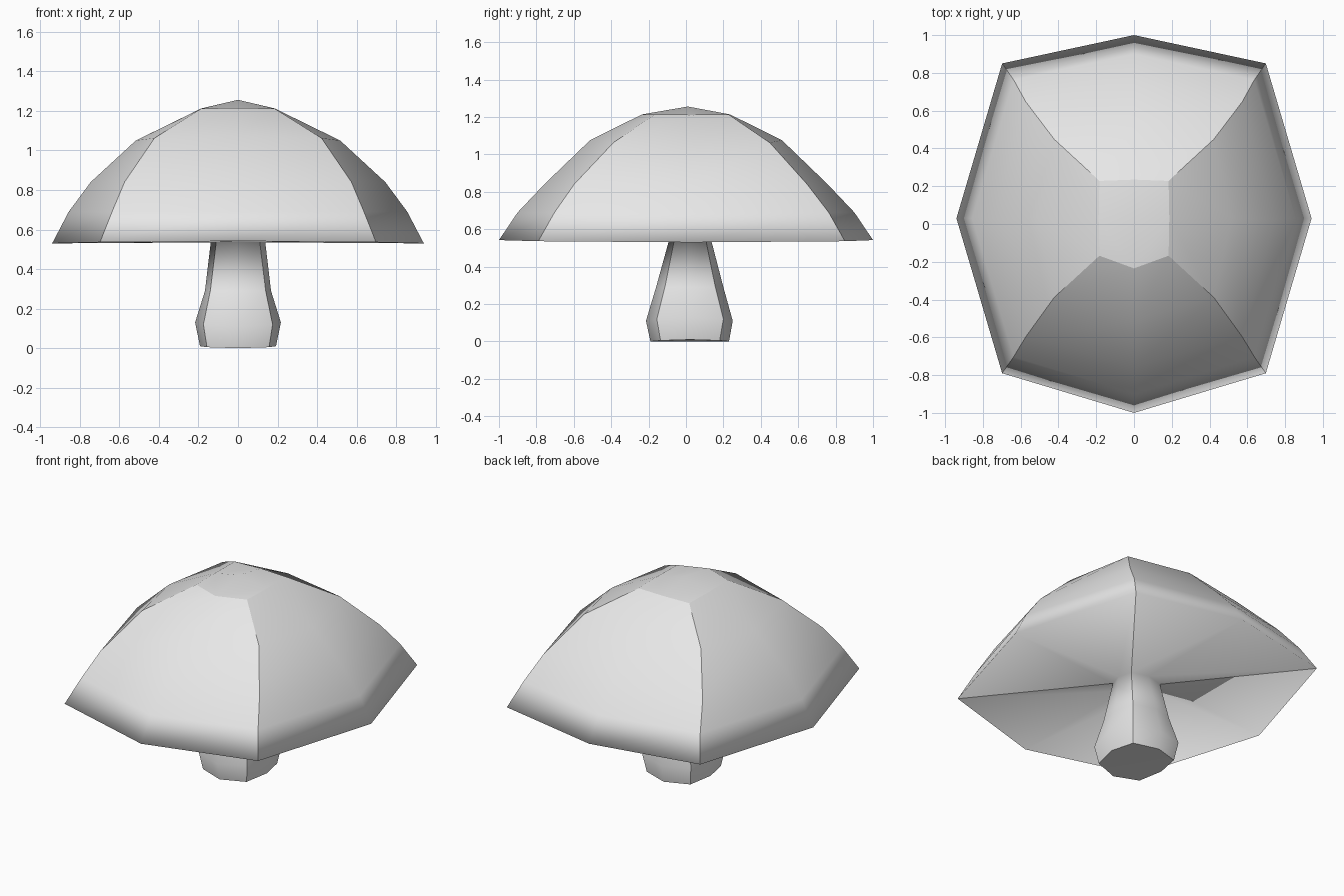
import bpy, bmesh

cube = bpy.data.objects.get("Cube")
if cube:
    bpy.data.objects.remove(cube, do_unlink=True)

# One plain grey for the whole mushroom
grey = bpy.data.materials.new("light_grey")
grey.use_nodes = True
colour = (0.8, 0.8, 0.8, 1)
grey.diffuse_color = colour
grey.node_tree.nodes["Principled BSDF"].inputs["Base Color"].default_value = colour

# Each ring: height, side reach, front/back reach, corner x, corner y,
# y shift of the front/back points, y shift of the rest, lift of front/back points
STEM = [
    (0.01, 0.192, 0.21, 0.157, 0.158, 0.02, 0.022, -0.01),
    (0.13, 0.217, 0.232, 0.175, 0.178, 0.018, 0.022, -0.02),
    (0.29, 0.167, 0.18, 0.14, 0.135, 0.02, 0.022, 0),
    (0.535, 0.138, 0.113, 0.11, 0.085, 0.022, 0.022, 0.005),
]
CAP = [
    (0.53, 0.94, 1.0, 0.698, 0.82, 0, 0.03, 0.012),
    (0.69, 0.856, 0.9, 0.637, 0.733, 0, 0.03, 0),
    (0.84, 0.745, 0.755, 0.573, 0.622, 0, 0.025, 0.003),
    (1.05, 0.517, 0.513, 0.422, 0.418, 0, 0.03, 0.026),
    (1.212, 0.187, 0.235, 0.183, 0.198, 0, 0.03, 0.002),
]


def add_ring(bm, ring):
    """Eight points, starting at +x; odd ones are the corners."""
    z, side, front, cx, cy, front_shift, shift, lift = ring
    points = []
    for sx, sy in ((1, 0), (1, 1), (0, 1), (-1, 1), (-1, 0), (-1, -1), (0, -1), (1, -1)):
        if sx and sy:
            co = (sx * cx, sy * cy + shift, z + lift / 2)
        elif sx:
            co = (sx * side, shift, z)
        else:
            co = (0, sy * front + front_shift, z + lift)
        points.append(bm.verts.new(co))
    return points


def close_end(bm, ring, centre):
    """Four quads meeting at a centre point, with a crisp border."""
    mid = bm.verts.new(centre)
    for i in (1, 3, 5, 7):
        bm.faces.new((ring[i - 1], ring[i], ring[(i + 1) % 8], mid))
    for i in range(8):
        bm.edges.get((ring[i], ring[(i + 1) % 8])).smooth = False


# Stem, flat underside and domed cap form one continuous skin
bm = bmesh.new()
rings = [add_ring(bm, r) for r in STEM + CAP]
for low, high in zip(rings, rings[1:]):
    for i in range(8):
        j = (i + 1) % 8
        bm.faces.new((low[i], low[j], high[j], high[i]))
    # Crisp creases along the four corners
    for i in (1, 3, 5, 7):
        bm.edges.get((low[i], high[i])).smooth = False

close_end(bm, rings[0], (0, 0.02, 0))
close_end(bm, rings[-1], (0, 0.01, 1.256))

for face in bm.faces:
    face.smooth = True
bmesh.ops.recalc_face_normals(bm, faces=bm.faces[:])

mesh = bpy.data.meshes.new("mushroom")
bm.to_mesh(mesh)
bm.free()
mesh.materials.append(grey)
mushroom = bpy.data.objects.new("mushroom", mesh)
bpy.context.collection.objects.link(mushroom)
